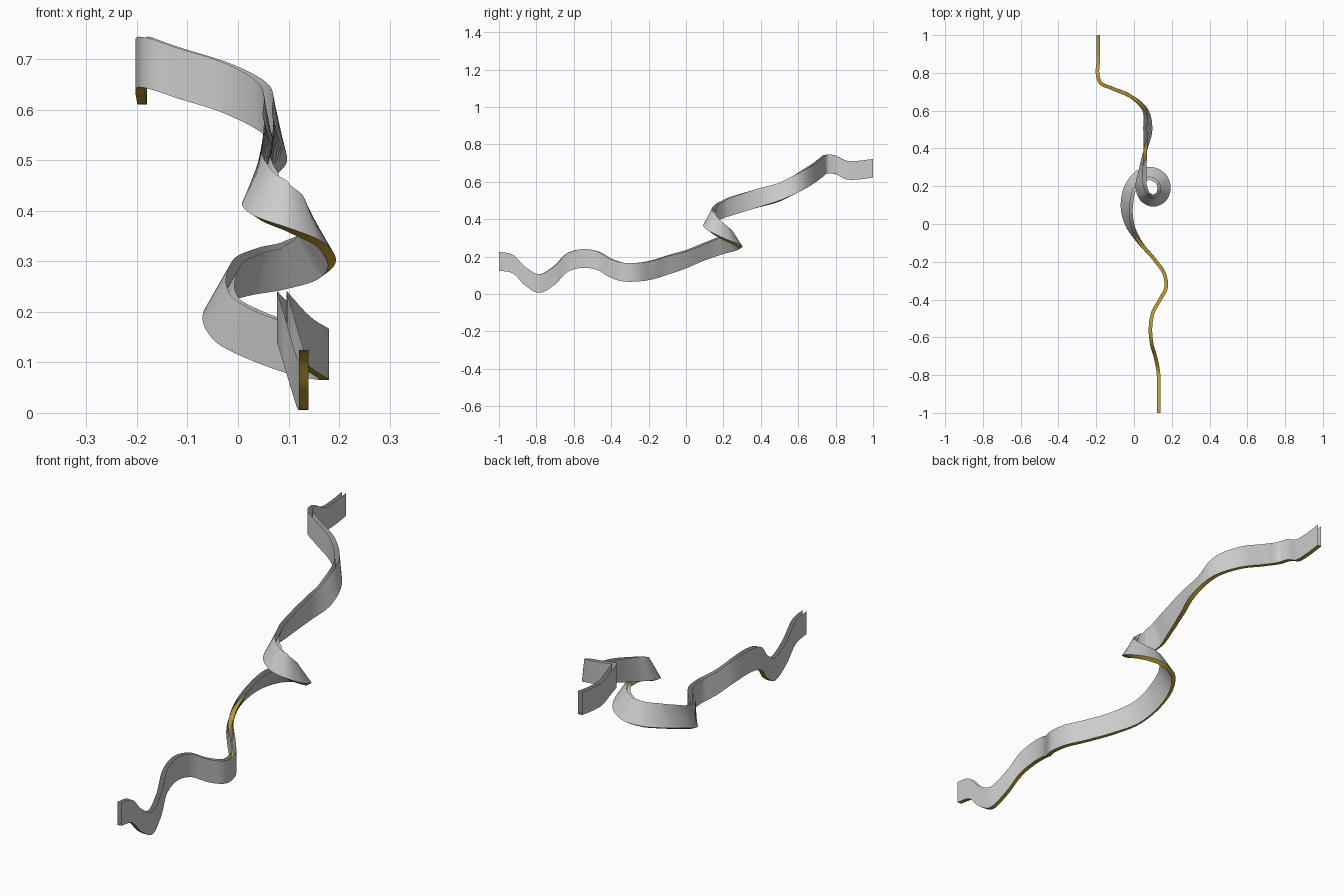
import bpy
from mathutils import Vector

if "Cube" in bpy.data.objects:
    bpy.data.objects.remove(bpy.data.objects["Cube"])

# Floor centreline: x, y, z, sideways lean of the wall tops (positive = right of travel)
PATH = [
    (.13, -1, .125, 0), (.13, -.93, .112, 0), (.13, -.86, .045, 0), (.129, -.785, .006, 0),
    (.115, -.71, .045, 0), (.093, -.63, .12, 0), (.087, -.55, .14, 0), (.1, -.47, .127, 0),
    (.138, -.4, .088, 0), (.17, -.335, .067, 0), (.163, -.27, .066, 0), (.11, -.19, .077, 0),
    (.03, -.1, .105, .005), (-.035, -.01, .137, .03), (-.062, .09, .18, .048),
    (-.037, .21, .22, .05), (.018, .275, .237, .052), (.095, .294, .25, .055),
    (.165, .255, .27, .055), (.186, .195, .296, .055), (.16, .125, .335, .05),
    (.1, .1, .362, .047), (.04, .13, .385, .047), (.017, .19, .406, .045),
    (.033, .28, .432, .025), (.06, .39, .464, 0), (.088, .5, .497, -.03),
    (.065, .605, .547, -.012), (-.02, .677, .592, 0), (-.12, .72, .624, 0),
    (-.18, .75, .644, 0), (-.192, .79, .643, 0), (-.19, .86, .612, 0),
    (-.19, .92, .612, 0), (-.19, 1, .622, 0)]
WIDTH, HEIGHT, STEPS = .019, .1, 8
UP = Vector((0, 0, 1))


def smooth_path(points, steps):
    """Chord-weighted cubic through every point."""
    p = [Vector(q) for q in points]
    t = [0.0]
    for a, b in zip(p, p[1:]):
        t.append(t[-1] + (b - a).length)
    n = len(p)
    slope = []
    for i in range(n):
        if i in (0, n - 1):
            j = min(i, n - 2)
            slope.append((p[j + 1] - p[j]) / (t[j + 1] - t[j]))
        else:
            h0, h1 = t[i] - t[i - 1], t[i + 1] - t[i]
            slope.append(((p[i] - p[i - 1]) / h0 * h1 + (p[i + 1] - p[i]) / h1 * h0) / (h0 + h1))
    out = []
    for i in range(n - 1):
        h = t[i + 1] - t[i]
        for k in range(steps):
            s = k / steps
            out.append(p[i] * (2 * s**3 - 3 * s**2 + 1) + slope[i] * h * (s**3 - 2 * s**2 + s)
                       + p[i + 1] * (3 * s**2 - 2 * s**3) + slope[i + 1] * h * (s**3 - s**2))
    return out + [p[-1]]


def strip(name, edge_a, edge_b, material=None):
    n = len(edge_a)
    faces = [(i, i + 1, n + i + 1, n + i) for i in range(n - 1)]
    mesh = bpy.data.meshes.new(name)
    mesh.from_pydata(edge_a + edge_b, [], faces)
    mesh.shade_smooth()
    if material:
        mesh.materials.append(material)
    ob = bpy.data.objects.new(name, mesh)
    bpy.context.collection.objects.link(ob)
    return ob


# Sweep an open-topped U profile, banked in the bends
samples = smooth_path(PATH, STEPS)
centre = [q.to_3d() for q in samples]
corners = {key: [] for key in ("floor_l", "floor_r", "top_l", "top_r")}
for i, q in enumerate(samples):
    tangent = centre[min(i + 1, len(centre) - 1)] - centre[max(i - 1, 0)]
    right = tangent.cross(UP).normalized()
    rise = (HEIGHT**2 - q[3]**2) ** .5
    wall = right * q[3] + UP * rise
    side = (right * rise - UP * q[3]).normalized() * WIDTH / 2
    corners["floor_l"].append(centre[i] - side)
    corners["floor_r"].append(centre[i] + side)
    corners["top_l"].append(centre[i] - side + wall)
    corners["top_r"].append(centre[i] + side + wall)

ochre = bpy.data.materials.new("ochre")
ochre.diffuse_color = (.5, .33, .03, 1)
ochre.use_nodes = True
ochre.node_tree.nodes["Principled BSDF"].inputs["Base Color"].default_value = ochre.diffuse_color

# Channel floor and its two thin walls
strip("channel_floor", corners["floor_l"], corners["floor_r"], ochre)
strip("left_wall", corners["top_l"], corners["floor_l"])
strip("right_wall", corners["floor_r"], corners["top_r"])
